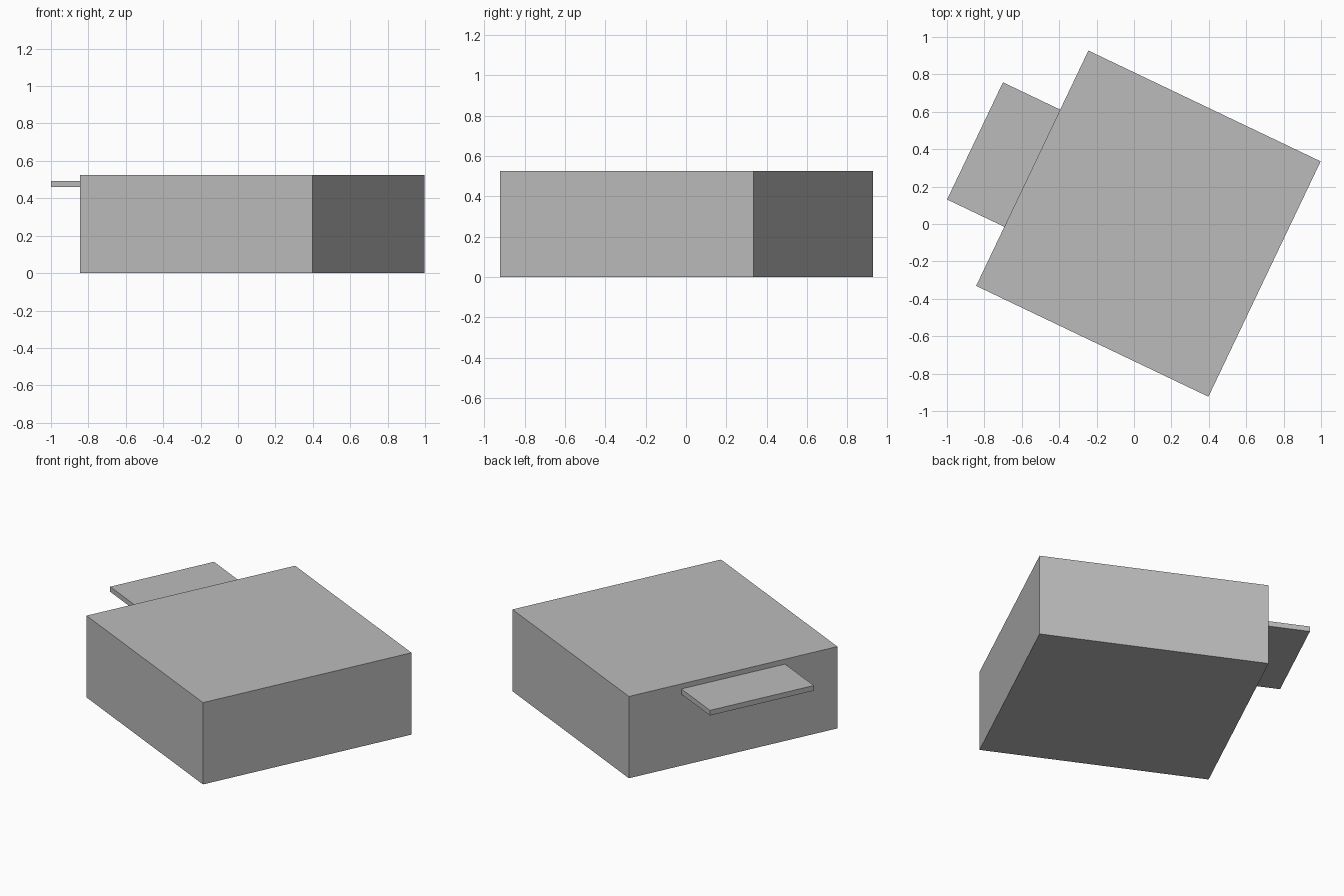
import bpy
from math import radians
from mathutils import Matrix

cube = bpy.data.objects.get("Cube")
if cube:
    bpy.data.objects.remove(cube, do_unlink=True)

# Single wall colour
grey = bpy.data.materials.new("plain_grey")
grey.use_nodes = True
colour = (0.5, 0.5, 0.5, 1)
grey.diffuse_color = colour
grey.node_tree.nodes["Principled BSDF"].inputs["Base Color"].default_value = colour

# The building sits turned on its plot
TURN = Matrix.Translation((0.077, 0.002, 0)) @ Matrix.Rotation(radians(-25.5), 4, "Z")


def block(name, low, high):
    """Box between two corners, in the building's own axes."""
    bpy.ops.mesh.primitive_cube_add(size=1)
    ob = bpy.context.object
    ob.name = name
    size = [b - a for a, b in zip(low, high)]
    centre = [(a + b) / 2 for a, b in zip(low, high)]
    ob.data.transform(Matrix.Translation(centre) @ Matrix.Diagonal((*size, 1)))
    ob.matrix_world = TURN
    ob.data.materials.append(grey)
    return ob


# Main volume and the thin canopy on its side
W, D, H = 0.688, 0.697, 0.525
block("building_body", (-W, -D, 0), (W, D, H))
block("entrance_canopy", (-1.027, -0.347, 0.46), (-W, 0.347, 0.493))
